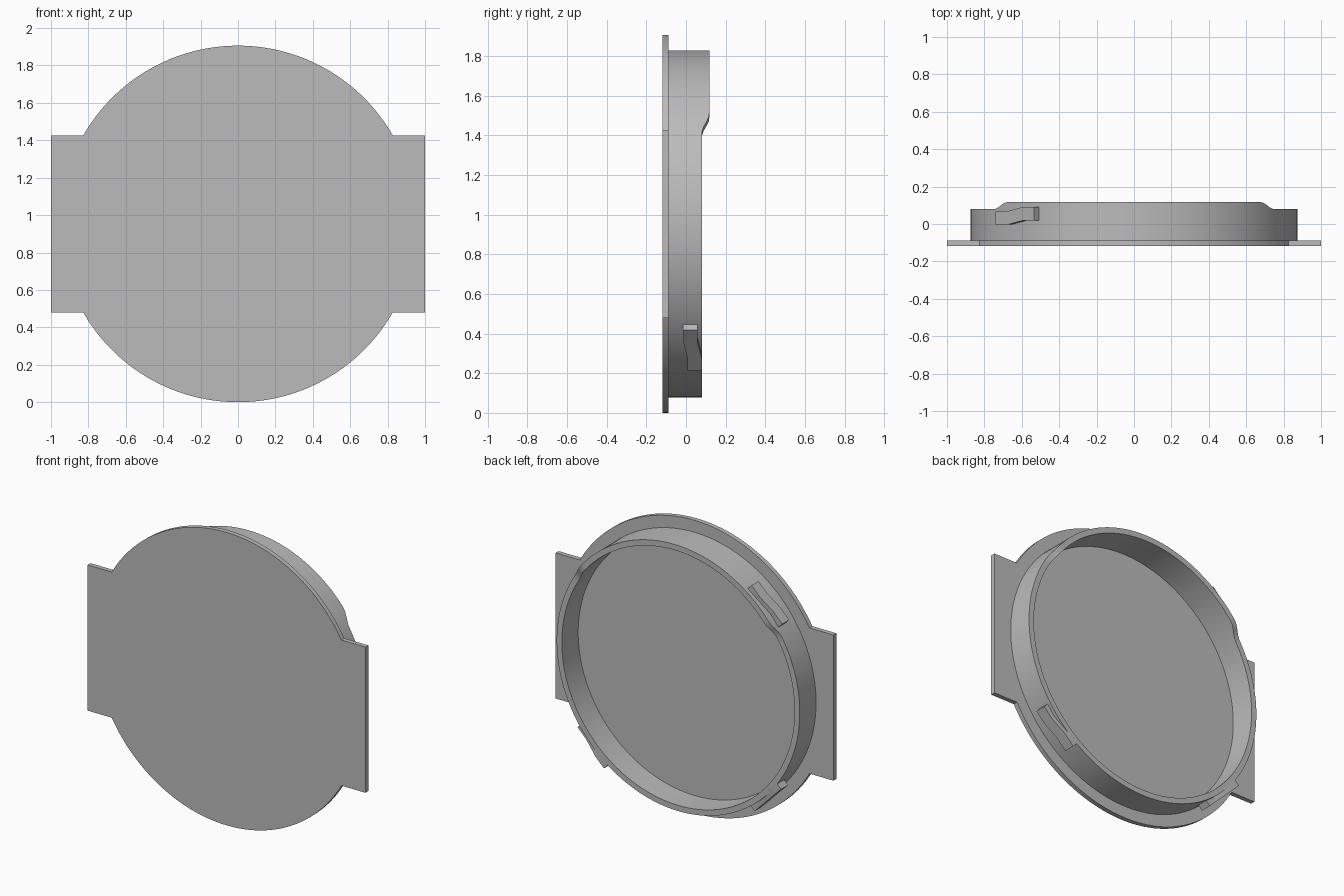
import bpy, bmesh, math
from mathutils import Matrix, Vector

cube = bpy.data.objects.get("Cube")
if cube:
    bpy.data.objects.remove(cube, do_unlink=True)

R_PLATE, R_OUT, R_IN = 0.953, 0.875, 0.838
CZ = R_PLATE                      # height of the disc centre
FRONT, PLATE_BACK = -0.118, -0.088
RIM_LOW, RIM_HIGH = 0.08, 0.118
TAB_X, TAB_H = 1.0, 0.474
SEGMENTS = 180

grey = bpy.data.materials.new("plain grey")
grey.use_nodes = True
colour = (0.5, 0.5, 0.5, 1)
grey.diffuse_color = colour
grey.node_tree.nodes["Principled BSDF"].inputs["Base Color"].default_value = colour


def finish(bm, name):
    """Turn a bmesh into a named, shaded object."""
    bmesh.ops.recalc_face_normals(bm, faces=bm.faces)
    mesh = bpy.data.meshes.new(name)
    bm.to_mesh(mesh)
    bm.free()
    mesh.materials.append(grey)
    obj = bpy.data.objects.new(name, mesh)
    bpy.context.collection.objects.link(obj)
    bpy.ops.object.select_all(action='DESELECT')
    obj.select_set(True)
    bpy.context.view_layer.objects.active = obj
    bpy.ops.object.shade_smooth_by_angle(angle=math.radians(30))
    return obj


def extrude_outline(points, depth):
    """Make a prism from a flat outline."""
    bm = bmesh.new()
    face = bm.faces.new([bm.verts.new(p) for p in points])
    moved = bmesh.ops.extrude_face_region(bm, geom=[face])["geom"]
    verts = [v for v in moved if isinstance(v, bmesh.types.BMVert)]
    bmesh.ops.translate(bm, vec=depth, verts=verts)
    return bm


# Cover plate: a disc with a square tab on each side
start = math.asin(TAB_H / R_PLATE)
steps = 80
arc = [start + (math.pi - 2 * start) * i / steps for i in range(steps + 1)]
top = [(R_PLATE * math.cos(a), R_PLATE * math.sin(a)) for a in arc]
half = [(TAB_X, TAB_H)] + top + [(-TAB_X, TAB_H)]
outline = half + [(-x, -z) for x, z in half]
plate = extrude_outline([(x, FRONT, z + CZ) for x, z in outline],
                        (0, PLATE_BACK - FRONT, 0))
finish(plate, "cover_plate")


# Collar: a thin wall whose rim steps up along the upper part
def rim_height(angle):
    t = (math.degrees(math.asin(math.sin(angle))) - 31.5) / 8
    t = min(max(t, 0), 1)
    return RIM_LOW + (RIM_HIGH - RIM_LOW) * t * t * (3 - 2 * t)


bm = bmesh.new()
rings = []
for i in range(SEGMENTS):
    a = math.tau * i / SEGMENTS
    section = [(R_OUT, PLATE_BACK), (R_OUT, rim_height(a)),
               (R_IN, rim_height(a)), (R_IN, PLATE_BACK)]
    rings.append([bm.verts.new((r * math.cos(a), y, CZ + r * math.sin(a)))
                  for r, y in section])
for i, ring in enumerate(rings):
    after = rings[(i + 1) % SEGMENTS]
    for j in range(3):
        bm.faces.new((ring[j], ring[j + 1], after[j + 1], after[j]))
finish(bm, "collar")

# Locking lugs: cranked bars on the outside of the collar
LUG_HALF, LUG_IN, LUG_OUT, LUG_WIDTH = 0.145, 0.853, 0.902, 0.072
BEND = 0.058
lower_edge = [(-LUG_HALF, -0.014), (-BEND, -0.014), (BEND, 0.008), (LUG_HALF, 0.008)]
upper_edge = [(t, y + LUG_WIDTH) for t, y in reversed(lower_edge)]
lugs = {"upper_right_lug": (135, 0.01), "lower_right_lug": (225, 0),
        "lower_left_lug": (315, 0)}
for name, (degrees, shift) in lugs.items():
    bm = extrude_outline([(t, y + shift, LUG_IN) for t, y in lower_edge + upper_edge],
                         (0, 0, LUG_OUT - LUG_IN))
    turn = Matrix.Rotation(math.radians(90 - degrees), 4, 'Y')
    bm.transform(Matrix.Translation(Vector((0, 0, CZ))) @ turn)
    finish(bm, name)
